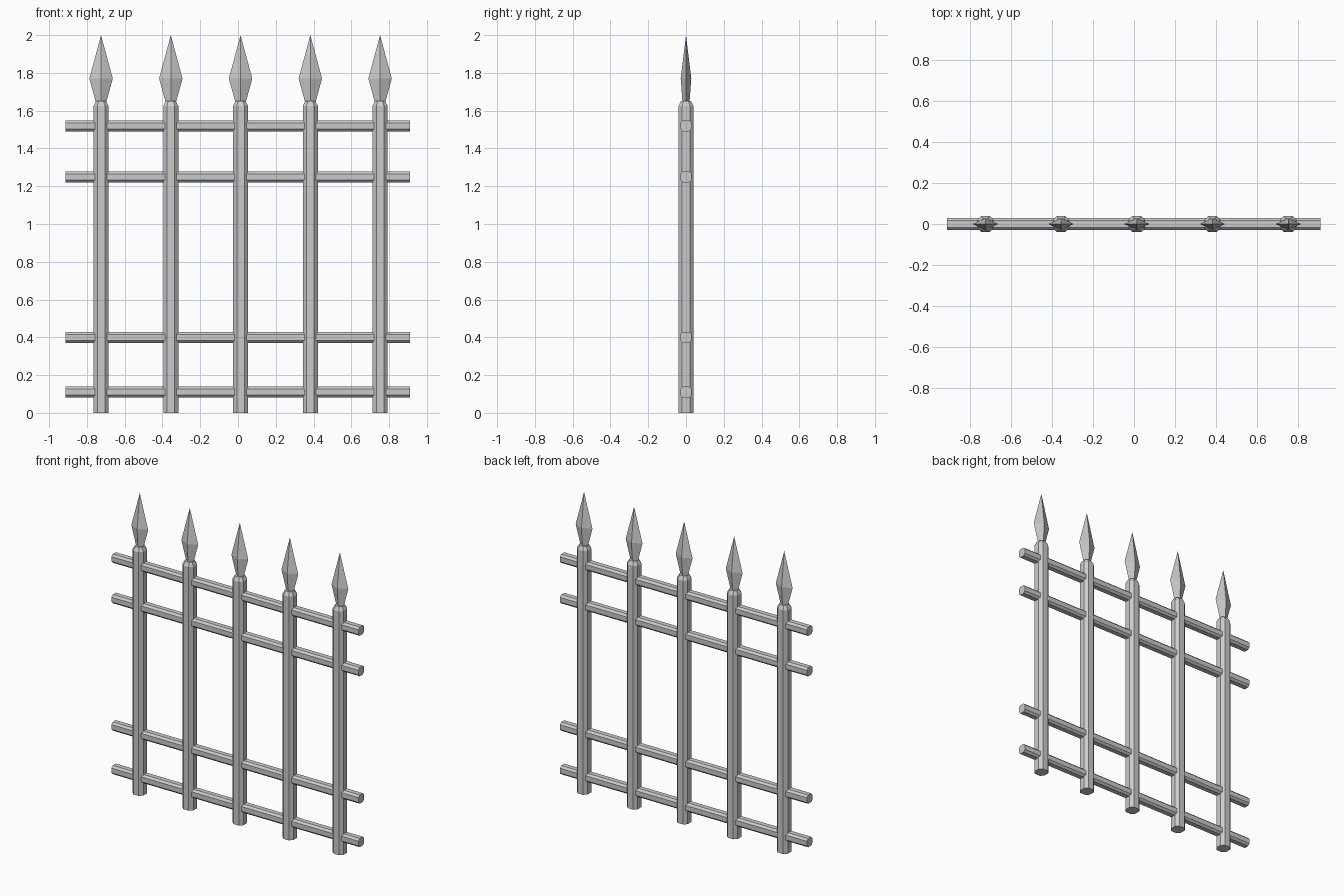
import bpy, bmesh
from math import cos, sin, pi
from mathutils import Vector

if "Cube" in bpy.data.objects:
    bpy.data.objects.remove(bpy.data.objects["Cube"])


def octagon(half, flat):
    """Chamfered square: half width and half length of the flat side."""
    return [(half, -flat), (half, flat), (flat, half), (-flat, half),
            (-half, flat), (-half, -flat), (-flat, -half), (flat, -half)]


def loft(name, rings, location=(0, 0, 0)):
    """Skin between equal-length rings of 3D points; a single-point ring is a tip."""
    bm = bmesh.new()
    loops = [[bm.verts.new(p) for p in ring] for ring in rings]
    for a, b in zip(loops, loops[1:]):
        n = max(len(a), len(b))
        for i in range(n):
            j = (i + 1) % n
            if len(b) == 1:
                bm.faces.new((a[i], a[j], b[0]))
            else:
                bm.faces.new((a[i], a[j], b[j], b[i]))
    for cap in (loops[0], loops[-1]):
        if len(cap) > 2:
            bm.faces.new(cap)
    bmesh.ops.recalc_face_normals(bm, faces=bm.faces[:])
    mesh = bpy.data.meshes.new(name)
    bm.to_mesh(mesh)
    bm.free()
    obj = bpy.data.objects.new(name, mesh)
    obj.location = location
    bpy.context.collection.objects.link(obj)
    return obj


def post_ring(half, z):
    return [(x, y, z) for x, y in octagon(half, half * 0.5)]


def spear_ring(hx, hy, z):
    return [(hx, 0, z), (0, hy, z), (-hx, 0, z), (0, -hy, z)]


# upright posts with chamfered tops, each carrying a flattened spearhead
for i in range(5):
    x = -0.725 + i * 0.3693
    loft("post", [post_ring(0.04, 0), post_ring(0.04, 1.625),
                  post_ring(0.027, 1.65)], (x, 0, 0))
    loft("spearhead", [spear_ring(0.018, 0.016, 1.61),
                       spear_ring(0.062, 0.028, 1.77),
                       [(0, 0, 2.0)]], (x, 0, 0))

# horizontal rails
for z in (0.11, 0.40, 1.25, 1.52):
    section = octagon(0.029, 0.016)
    loft("rail", [[(x, a, b) for a, b in section] for x in (-0.913, 0.91)], (0, 0, z))
